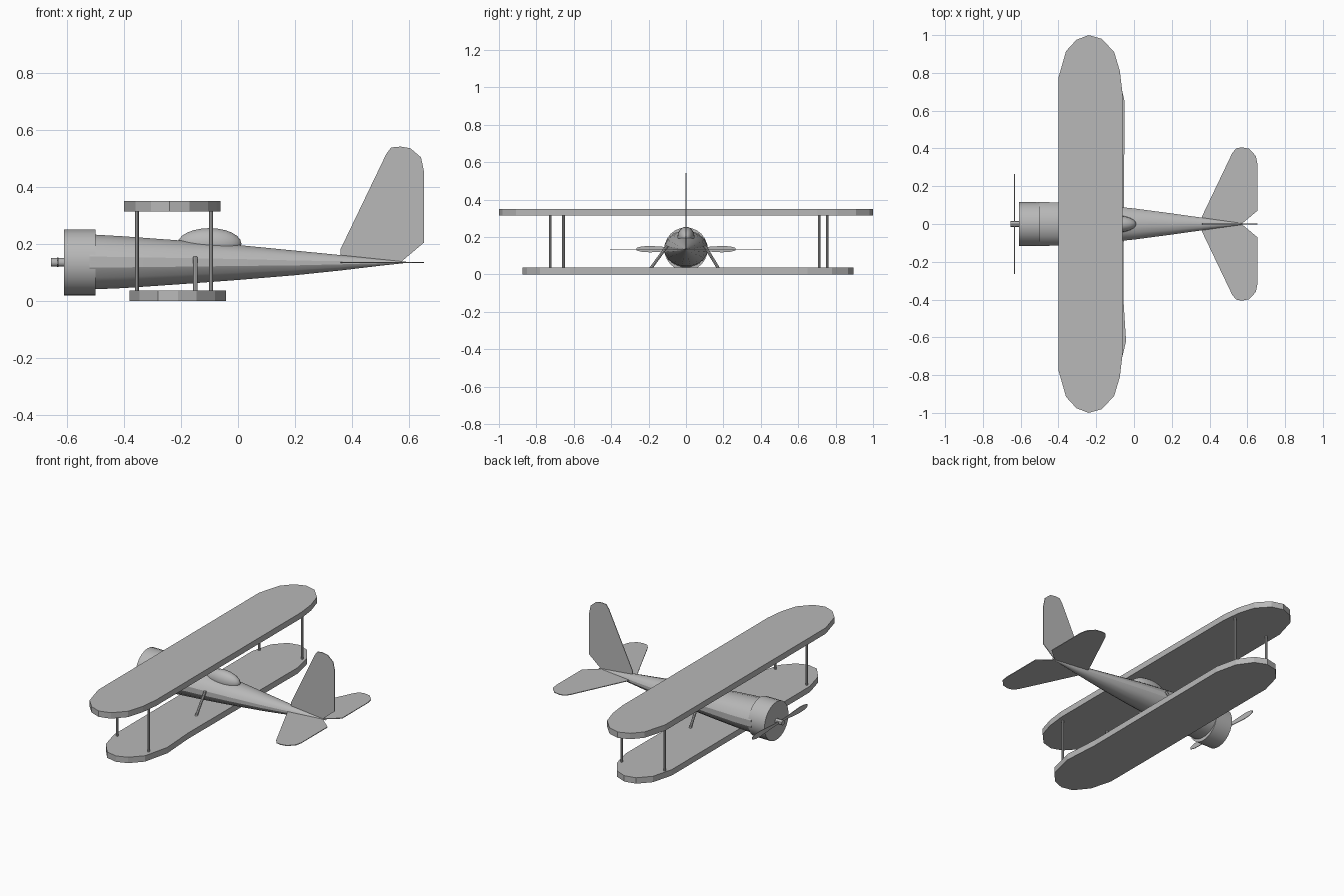
import bpy, bmesh, math
from mathutils import Vector, Matrix

cube = bpy.data.objects.get("Cube")
if cube:
    bpy.data.objects.remove(cube, do_unlink=True)

GREY = (0.48, 0.48, 0.48, 1)
paint = bpy.data.materials.new("plain grey")
paint.use_nodes = True
paint.diffuse_color = GREY
paint.node_tree.nodes["Principled BSDF"].inputs["Base Color"].default_value = GREY

AXIS_Z = 0.135  # height of the thrust line


def finish(name, bm, smooth=None):
    bmesh.ops.recalc_face_normals(bm, faces=bm.faces)
    mesh = bpy.data.meshes.new(name)
    bm.to_mesh(mesh)
    bm.free()
    mesh.materials.append(paint)
    obj = bpy.data.objects.new(name, mesh)
    bpy.context.collection.objects.link(obj)
    if smooth:
        bpy.ops.object.select_all(action="DESELECT")
        obj.select_set(True)
        bpy.context.view_layer.objects.active = obj
        bpy.ops.object.shade_smooth_by_angle(angle=math.radians(smooth))
    return obj


def plate(name, outline, thickness):
    """Extrude a closed 3D outline symmetrically along its own normal."""
    bm = bmesh.new()
    face = bm.faces.new([bm.verts.new(p) for p in outline])
    face.normal_update()
    step = face.normal * thickness
    bmesh.ops.translate(bm, verts=bm.verts, vec=-step / 2)
    new = bmesh.ops.extrude_face_region(bm, geom=[face], use_keep_orig=True)
    moved = [g for g in new["geom"] if isinstance(g, bmesh.types.BMVert)]
    bmesh.ops.translate(bm, verts=moved, vec=step)
    return finish(name, bm)


def rod(name, a, b, radius, sides=8, smooth=30):
    a, b = Vector(a), Vector(b)
    turn = (b - a).to_track_quat("Z", "Y").to_matrix().to_4x4()
    bm = bmesh.new()
    bmesh.ops.create_cone(bm, cap_ends=True, segments=sides, radius1=radius,
                          radius2=radius, depth=(b - a).length,
                          matrix=Matrix.Translation((a + b) / 2) @ turn)
    return finish(name, bm, smooth)


def loft(name, stations, sides=16):
    """Skin elliptical rings along x: (x, half width, top, bottom)."""
    bm = bmesh.new()
    rings = []
    for x, w, top, bottom in stations:
        mid, h = (top + bottom) / 2, (top - bottom) / 2
        angles = [2 * math.pi * (i + 0.5) / sides for i in range(sides)]
        rings.append([bm.verts.new((x, w * math.cos(t), mid + h * math.sin(t))) for t in angles])
    for r, s in zip(rings, rings[1:]):
        for i in range(sides):
            j = (i + 1) % sides
            bm.faces.new((r[i], r[j], s[j], s[i]))
    bm.faces.new(rings[0])
    bm.faces.new(rings[-1])
    return finish(name, bm, 25)


# Fuselage, engine cowl and propeller shaft
loft("fuselage", [(-0.52, 0.118, 0.235, 0.038), (-0.4, 0.117, 0.228, 0.043),
                  (-0.2, 0.104, 0.213, 0.057), (0, 0.084, 0.197, 0.072),
                  (0.2, 0.057, 0.177, 0.089), (0.36, 0.034, 0.161, 0.106),
                  (0.5, 0.014, 0.146, 0.123), (0.59, 0.002, 0.137, 0.133)])
rod("engine_cowl", (-0.61, 0, AXIS_Z), (-0.5, 0, AXIS_Z), 0.116, 24)
rod("propeller_shaft", (-0.655, 0, AXIS_Z), (-0.6, 0, AXIS_Z), 0.015, 12)

# Cockpit canopy, with its poles fore and aft
bm = bmesh.new()
bmesh.ops.create_uvsphere(
    bm, u_segments=16, v_segments=12, radius=1,
    matrix=Matrix.Translation((-0.1, 0, 0.2)) @ Matrix.Diagonal((0.112, 0.046, 0.055, 1))
    @ Matrix.Rotation(math.pi / 2, 4, "Y"))
finish("canopy", bm, 40)

# Wings
upper = [(-0.4, 0.775), (-0.36, 0.915), (-0.305, 0.975), (-0.24, 1.0), (-0.17, 0.98),
         (-0.105, 0.91), (-0.075, 0.81), (-0.062, 0.7)]
upper += [(x, -y) for x, y in reversed(upper)]
plate("upper_wing", [(x, y, 0.332) for x, y in upper], 0.036)
lower = [(-0.38, 0.68), (-0.345, 0.81), (-0.28, 0.88), (-0.21, 0.895), (-0.14, 0.865),
         (-0.08, 0.78), (-0.05, 0.65), (-0.056, -0.4), (-0.042, -0.62), (-0.08, -0.78),
         (-0.145, -0.85), (-0.21, -0.875), (-0.28, -0.86), (-0.345, -0.78), (-0.38, -0.65)]
plate("lower_wing", [(x, y, 0.018) for x, y in lower], 0.036)

# Struts between the wings
for name, x, y in [("front_right", -0.355, -0.655), ("rear_right", -0.095, -0.725),
                   ("front_left", -0.355, 0.712), ("rear_left", -0.095, 0.755)]:
    rod(name + "_wing_strut", (x, y, 0.03), (x, y, 0.32), 0.007)

# Slanted struts from the lower wing to the fuselage
for name, foot in (("right", -0.19), ("left", 0.175)):
    side = math.copysign(1, foot)
    rod(name + "_body_strut", (-0.15, foot, 0.03), (-0.15, side * 0.1, 0.153), 0.008)

# Tail surfaces
tail = [(0.36, 0.04), (0.52, 0.375), (0.54, 0.4), (0.57, 0.406), (0.61, 0.398),
        (0.645, 0.36), (0.653, 0.32), (0.653, 0.07), (0.57, 0), (0.36, 0)]
for name, side in (("left", 1), ("right", -1)):
    plate(name + "_tailplane", [(x, side * y, AXIS_Z) for x, y in tail], 0.004)
fin = [(0.36, 0.135), (0.36, 0.182), (0.52, 0.515), (0.537, 0.538), (0.57, 0.541),
       (0.605, 0.535), (0.642, 0.503), (0.653, 0.45), (0.653, 0.205), (0.57, 0.135)]
plate("tail_fin", [(x, 0, z) for x, z in fin], 0.004)

# Propeller blades: leaf shapes widening away from the hub
leaf = [(0.0, 0.006), (0.08, 0.009), (0.14, 0.014), (0.19, 0.017), (0.235, 0.015), (0.265, 0.007)]
leaf += [(y, -h) for y, h in reversed(leaf)]
for name, side in (("left", 1), ("right", -1)):
    plate(name + "_propeller_blade", [(-0.632, side * y, AXIS_Z + h) for y, h in leaf], 0.004)
